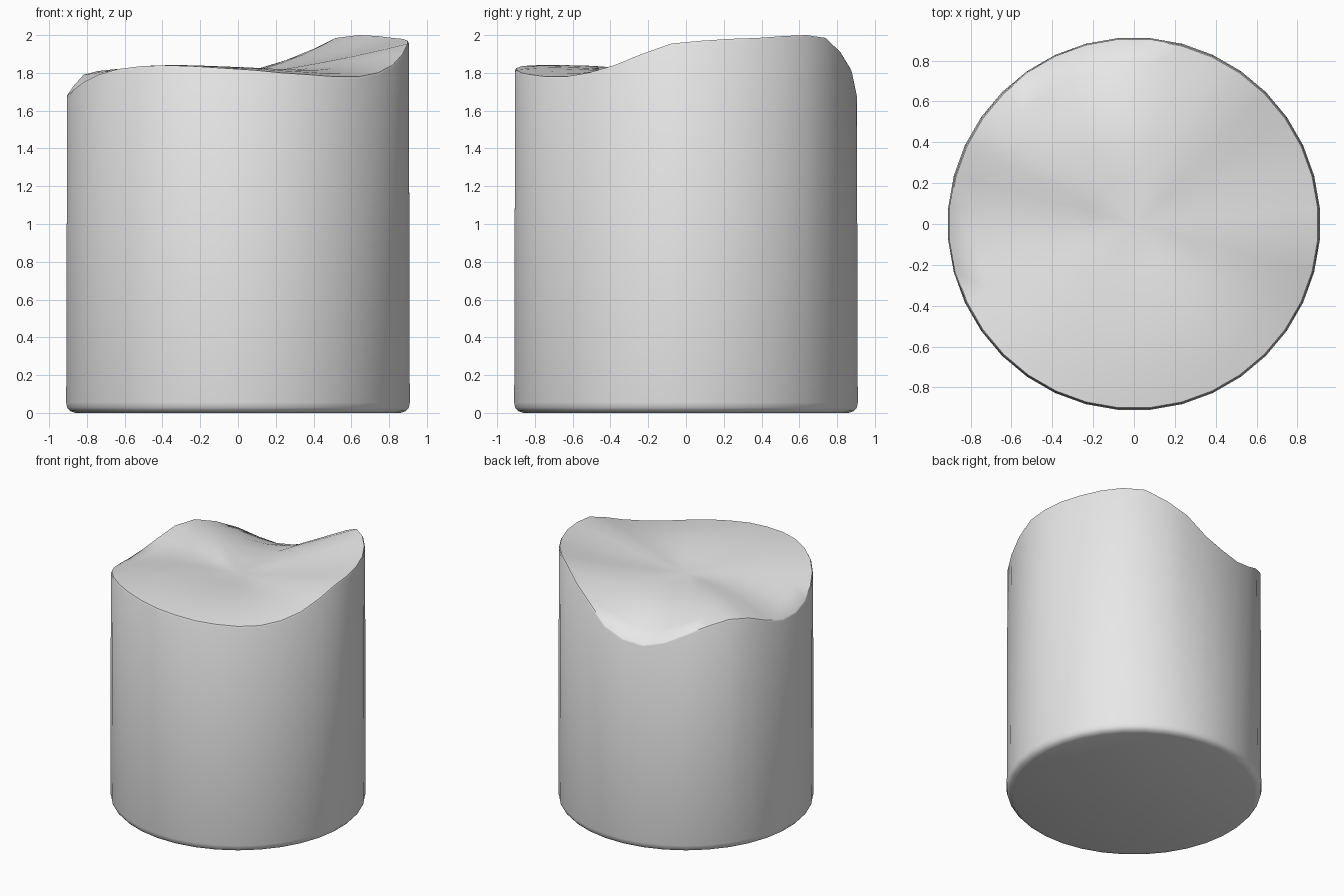
import bpy, bmesh, math

cube = bpy.data.objects.get("Cube")
if cube:
    bpy.data.objects.remove(cube, do_unlink=True)

SIDES = 36
LEVEL = 1.83

# Wavy rim heights, one every ten degrees, starting at five degrees
RIM = [1.97, 1.98, 1.985, 1.995, 2.0, 1.985, 1.91, 1.82, 1.69,
       1.63, 1.61, 1.65, 1.72, 1.775, 1.81, 1.79, 1.73, 1.69,
       1.685, 1.71, 1.75, 1.79, 1.82, 1.835, 1.84, 1.835, 1.825,
       1.815, 1.80, 1.79, 1.78, 1.78, 1.80, 1.84, 1.90, 1.955]

grey = bpy.data.materials.new("light_grey")
grey.use_nodes = True
colour = (0.8, 0.8, 0.8, 1)
grey.diffuse_color = colour
for node in grey.node_tree.nodes:
    if node.type == 'BSDF_PRINCIPLED':
        node.inputs["Base Color"].default_value = colour

bm = bmesh.new()


def ring(radius, height):
    """Ring of vertices whose height is a function of the rim height."""
    verts = []
    for i, rim in enumerate(RIM):
        a = math.radians(5 + i * 360 / SIDES)
        verts.append(bm.verts.new((radius * math.cos(a), radius * math.sin(a), height(rim))))
    return verts


def bridge(a, b):
    for i in range(SIDES):
        j = (i + 1) % SIDES
        bm.faces.new((a[i], a[j], b[j], b[i]))


# Rounded foot and straight wall up to the rim
rings = [ring(r, lambda rim, z=z: z) for r, z in
         ((0.865, 0), (0.893, 0.01), (0.908, 0.028), (0.913, 0.055))]
rings.append(ring(0.908, lambda rim: rim - 0.012))
rings.append(ring(0.902, lambda rim: rim))

# Uneven top that settles into a shallow dimple
for r, base, weight in ((0.78, 1.835, 0.72), (0.6, 1.835, 0.4),
                        (0.42, 1.825, 0.2), (0.22, 1.805, 0.08)):
    rings.append(ring(r, lambda rim, b=base, w=weight: b + w * (rim - LEVEL)))

for lower, upper in zip(rings, rings[1:]):
    bridge(lower, upper)

bm.faces.new(list(reversed(rings[0])))
centre = bm.verts.new((0, 0, 1.78))
for i in range(SIDES):
    bm.faces.new((rings[-1][i], rings[-1][(i + 1) % SIDES], centre))

bmesh.ops.recalc_face_normals(bm, faces=bm.faces)
mesh = bpy.data.meshes.new("candle_body")
bm.to_mesh(mesh)
bm.free()
mesh.materials.append(grey)

body = bpy.data.objects.new("candle_body", mesh)
bpy.context.collection.objects.link(body)
bpy.ops.object.select_all(action='DESELECT')
body.select_set(True)
bpy.context.view_layer.objects.active = body
bpy.ops.object.shade_smooth_by_angle(angle=math.radians(45))
